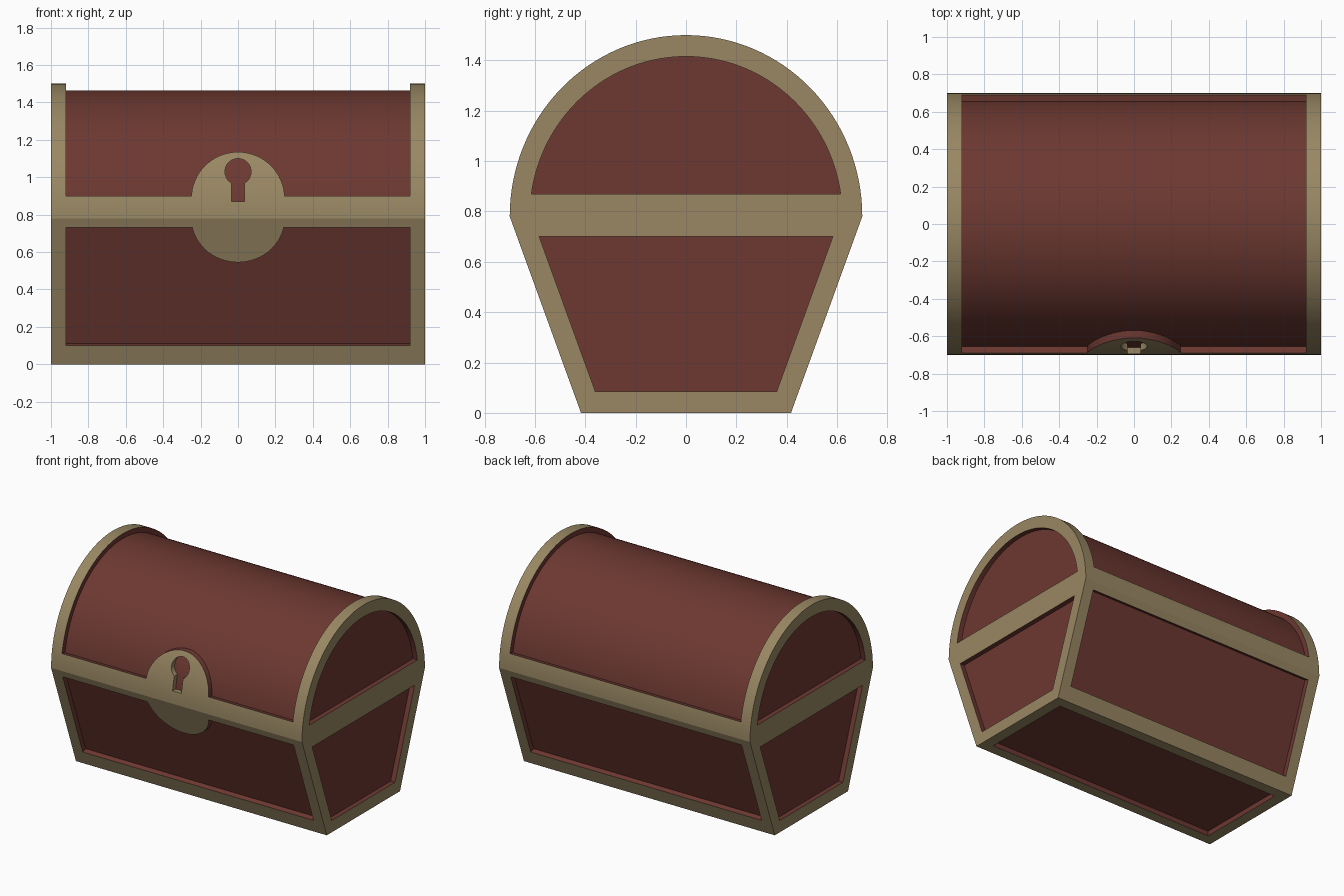
import bpy, bmesh, math

cube = bpy.data.objects.get("Cube")
if cube:
    bpy.data.objects.remove(cube, do_unlink=True)


def material(name, rgb):
    m = bpy.data.materials.new(name)
    m.use_nodes = True
    m.diffuse_color = (*rgb, 1)
    bsdf = m.node_tree.nodes["Principled BSDF"]
    bsdf.inputs["Base Color"].default_value = (*rgb, 1)
    bsdf.inputs["Roughness"].default_value = 0.7
    return m


MATS = [material("tan trim", (0.32, 0.245, 0.127)),
        material("dark red panel", (0.153, 0.040, 0.031))]
TAN, RED = 0, 1

DEPTH = 0.035          # recess depth of every panel
SEAM = 0.78            # height where the lid meets the base
RY, RZ = 0.70, 0.72    # lid arch radii
FOOT = 0.417           # half depth of the base at the floor
PANEL_X = 0.92         # half width of the long panels


def prism(name, pts, a, b, mat, axis="x"):
    """Extrude a (y, z) outline along x, or an (x, z) outline along y."""
    bm = bmesh.new()
    place = (lambda p, d: (d, p[0], p[1])) if axis == "x" else (lambda p, d: (p[0], d, p[1]))
    ra = [bm.verts.new(place(p, a)) for p in pts]
    rb = [bm.verts.new(place(p, b)) for p in pts]
    bm.faces.new(ra)
    bm.faces.new(rb[::-1])
    for i in range(len(pts)):
        j = (i + 1) % len(pts)
        bm.faces.new((ra[i], rb[i], rb[j], ra[j]))
    for f in bm.faces:
        f.material_index = mat
    bmesh.ops.recalc_face_normals(bm, faces=bm.faces)
    me = bpy.data.meshes.new(name)
    bm.to_mesh(me)
    bm.free()
    for m in MATS:
        me.materials.append(m)
    ob = bpy.data.objects.new(name, me)
    bpy.context.collection.objects.link(ob)
    return ob


def boolean(target, tool, op="DIFFERENCE", keep=False):
    """Combine two solids and remove the tool unless it is needed again."""
    mod = target.modifiers.new("cut", "BOOLEAN")
    mod.object, mod.operation, mod.solver = tool, op, "EXACT"
    bpy.context.view_layer.update()
    dg = bpy.context.evaluated_depsgraph_get()
    me = bpy.data.meshes.new_from_object(target.evaluated_get(dg))
    target.modifiers.clear()
    target.data = me
    if not keep:
        bpy.data.objects.remove(tool, do_unlink=True)


def arc(ry, rz, t0, t1, n=64, cz=SEAM):
    return [(ry * math.cos(t0 + (t1 - t0) * i / n), cz + rz * math.sin(t0 + (t1 - t0) * i / n))
            for i in range(n + 1)]


def lid_shell(name, t0):
    """Curved slab that overlaps the outer skin of the lid."""
    outer = arc(RY * 1.2, RZ * 1.2, t0, math.pi - t0)
    inner = arc(RY - DEPTH, RZ - DEPTH, math.pi - t0, t0)
    return prism(name, outer + inner, -PANEL_X, PANEL_X, RED)


def slope_y(z):
    return FOOT + (RY - FOOT) * z / SEAM


# Solid lid and base in trim colour
lid = prism("chest_lid", arc(RY, RZ, 0, math.pi), -1, 1, TAN)
base = prism("chest_base", [(-FOOT, 0), (FOOT, 0), (RY, SEAM), (-RY, SEAM)], -1, 1, TAN)

# Rounded lock plate outline, left standing when the panels are cut
plate = arc(0.25, 0.25, 0, math.pi, 32, 0.885) + arc(0.25, 0.235, math.pi, 2 * math.pi, 32, 0.78)
lock = prism("lock_plate_mask", plate, -1.2, -0.2, RED, "y")
lock.hide_render = True

# Recessed curved panel of the lid
panel = lid_shell("lid_panel_cutter", math.asin((0.90 - SEAM) / RZ))
boolean(panel, lock, keep=True)
boolean(lid, panel)

# Keyhole through the lock plate
a = math.asin(0.5)
keyhole = arc(0.07, 0.07, -math.pi / 2 + a, 1.5 * math.pi - a, 40, 1.03)
keyhole += [(-0.035, 0.87), (0.035, 0.87)]
hole = prism("keyhole_cutter", keyhole, -1.2, -0.2, TAN, "y")
boolean(hole, lid_shell("keyhole_depth", 0.04), "INTERSECT")
boolean(lid, hole)

# Recessed front and back panels of the base, cut along the slope's normal
length = math.hypot(SEAM, RY - FOOT)
ny, nz = SEAM / length, -(RY - FOOT) / length
for side in (-1, 1):
    pts = []
    for z, d in ((0.10, 0.1), (0.73, 0.1), (0.73, -DEPTH), (0.10, -DEPTH)):
        pts.append((side * (slope_y(z) + ny * d), z + nz * d))
    panel = prism("base_panel_cutter", pts, -PANEL_X, PANEL_X, RED)
    if side < 0:
        boolean(panel, lock, keep=True)
    boolean(base, panel)
bpy.data.objects.remove(lock, do_unlink=True)

# Recessed panels on both ends
t = math.asin((0.87 - SEAM) / 0.635)
lid_end = arc(0.62, 0.635, t, math.pi - t)
base_end = [(-0.36, 0.085), (0.36, 0.085), (0.583, 0.70), (-0.583, 0.70)]
for side in (-1, 1):
    for body, outline in ((lid, lid_end), (base, base_end)):
        boolean(body, prism("end_cutter", outline, side * (1 - DEPTH), side * 1.1, RED))

# Recessed underside
under = [(-0.34, -0.1), (0.34, -0.1), (0.34, DEPTH), (-0.34, DEPTH)]
boolean(base, prism("underside_cutter", under, -PANEL_X, PANEL_X, RED))

# Smooth arches with crisp edges
bpy.ops.object.select_all(action="DESELECT")
for ob in (lid, base):
    ob.select_set(True)
bpy.context.view_layer.objects.active = lid
bpy.ops.object.shade_smooth_by_angle(angle=math.radians(30))
